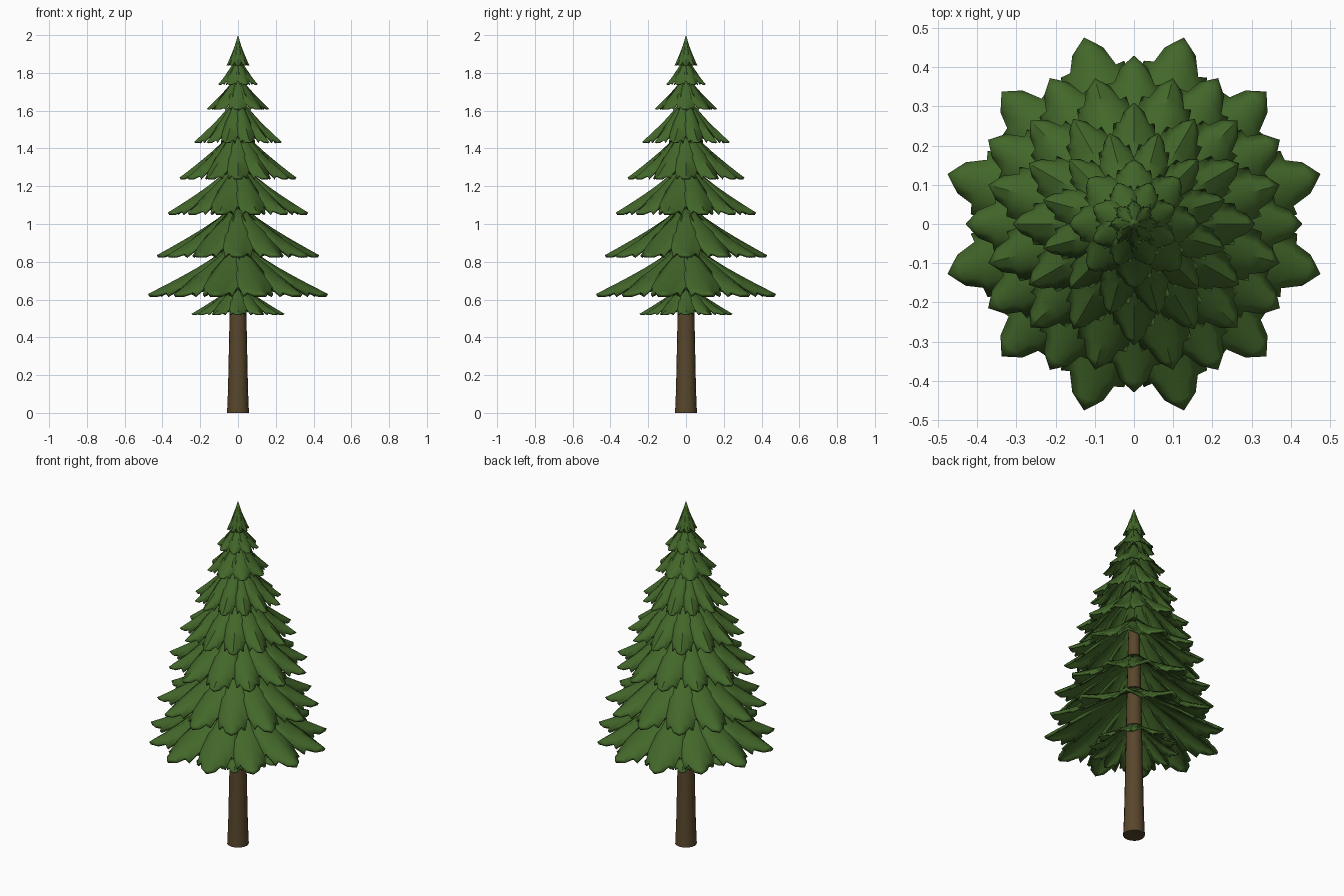
import bpy, bmesh, math

if "Cube" in bpy.data.objects:
    bpy.data.objects.remove(bpy.data.objects["Cube"])


def material(name, rgb):
    m = bpy.data.materials.new(name)
    m.diffuse_color = (*rgb, 1)
    m.use_nodes = True
    m.node_tree.nodes["Principled BSDF"].inputs["Base Color"].default_value = m.diffuse_color
    return m


GREEN = material("needle green", (0.056, 0.136, 0.023))
BROWN = material("bark brown", (0.100, 0.062, 0.025))


def finish(bm, name, mat, angle):
    me = bpy.data.meshes.new(name)
    bm.to_mesh(me)
    bm.free()
    ob = bpy.data.objects.new(name, me)
    bpy.context.collection.objects.link(ob)
    me.materials.append(mat)
    bpy.ops.object.select_all(action='DESELECT')
    ob.select_set(True)
    bpy.context.view_layer.objects.active = ob
    bpy.ops.object.shade_smooth_by_angle(angle=math.radians(angle))
    return ob


# Trunk: stacked rings, slightly flared at the foot, ending inside the crown
bm = bmesh.new()
rings = []
for r, z in [(0.058, 0), (0.053, 0.12), (0.046, 0.45), (0.039, 0.85), (0.03, 1.24)]:
    rings.append([bm.verts.new((r * math.cos(math.tau * i / 16), r * math.sin(math.tau * i / 16), z))
                  for i in range(16)])
for a, b in zip(rings, rings[1:]):
    for i in range(16):
        j = (i + 1) % 16
        bm.faces.new((a[i], a[j], b[j], b[i]))
bm.faces.new(rings[0][::-1])
bm.faces.new(rings[-1])
finish(bm, "trunk", BROWN, 40)

# Half outline of one frond: (spine position, edge position, edge half width)
ROWS = [(0, 0, 0), (0.25, 0.25, 0.085), (0.45, 0.46, 0.165), (0.6, 0.7, 0.225),
        (0.7, 0.68, 0.18), (0.8, 0.83, 0.17), (0.88, 0.82, 0.125), (0.94, 0.925, 0.083), (1, 1, 0)]
COLS = [-1, -0.5, 0, 0.5, 1]


def tier(name, radius, z_tip, z_top, count, turn):
    """Skirt of overlapping, drooping fronds with toothed edges."""
    bm = bmesh.new()
    height = z_top - z_tip
    widen = math.tan(math.pi / count) / math.tan(math.pi / 12)
    for k in range(count):
        a = math.tau * (k + turn) / count
        ca, sa = math.cos(a), math.sin(a)
        size = radius * (0.97 if count == 12 and k % 3 == 1 and turn else 1)
        grid = []
        for ts, te, w in ROWS:
            row = []
            for u in COLS:
                t = ts + (te - ts) * abs(u)
                x, y = t * size, u * w * widen * size
                droop = 0.3 * height * (abs(u) * w / 0.235) ** 1.3 * t ** 1.3
                z = z_top - height * t ** 0.82 - droop
                row.append(bm.verts.new((x * ca - y * sa, x * sa + y * ca, z)))
            grid.append(row)
        for p, q in zip(grid, grid[1:]):
            for i in range(len(COLS) - 1):
                bm.faces.new((p[i], q[i], q[i + 1], p[i + 1]))
    bmesh.ops.remove_doubles(bm, verts=bm.verts, dist=0.0004)
    ob = finish(bm, name, GREEN, 45)
    # fleshy underside
    mod = ob.modifiers.new("thickness", 'SOLIDIFY')
    mod.thickness = 0.035 * radius
    mod.offset = -1


# Foliage tiers from the ground up: tip radius, tip height, top height, fronds, turn
TIERS = [(0.245, 0.525, 0.70, 12, 0), (0.493, 0.63, 0.92, 12, 0.5),
         (0.43, 0.835, 1.12, 12, 0), (0.385, 1.06, 1.34, 12, 0.5),
         (0.31, 1.245, 1.53, 12, 0), (0.24, 1.435, 1.69, 12, 0.5),
         (0.165, 1.61, 1.80, 8, 0), (0.113, 1.74, 1.89, 8, 0.5),
         (0.06, 1.84, 2.0, 8, 0)]
for i, spec in enumerate(TIERS):
    tier(f"foliage_tier_{i + 1}", *spec)
